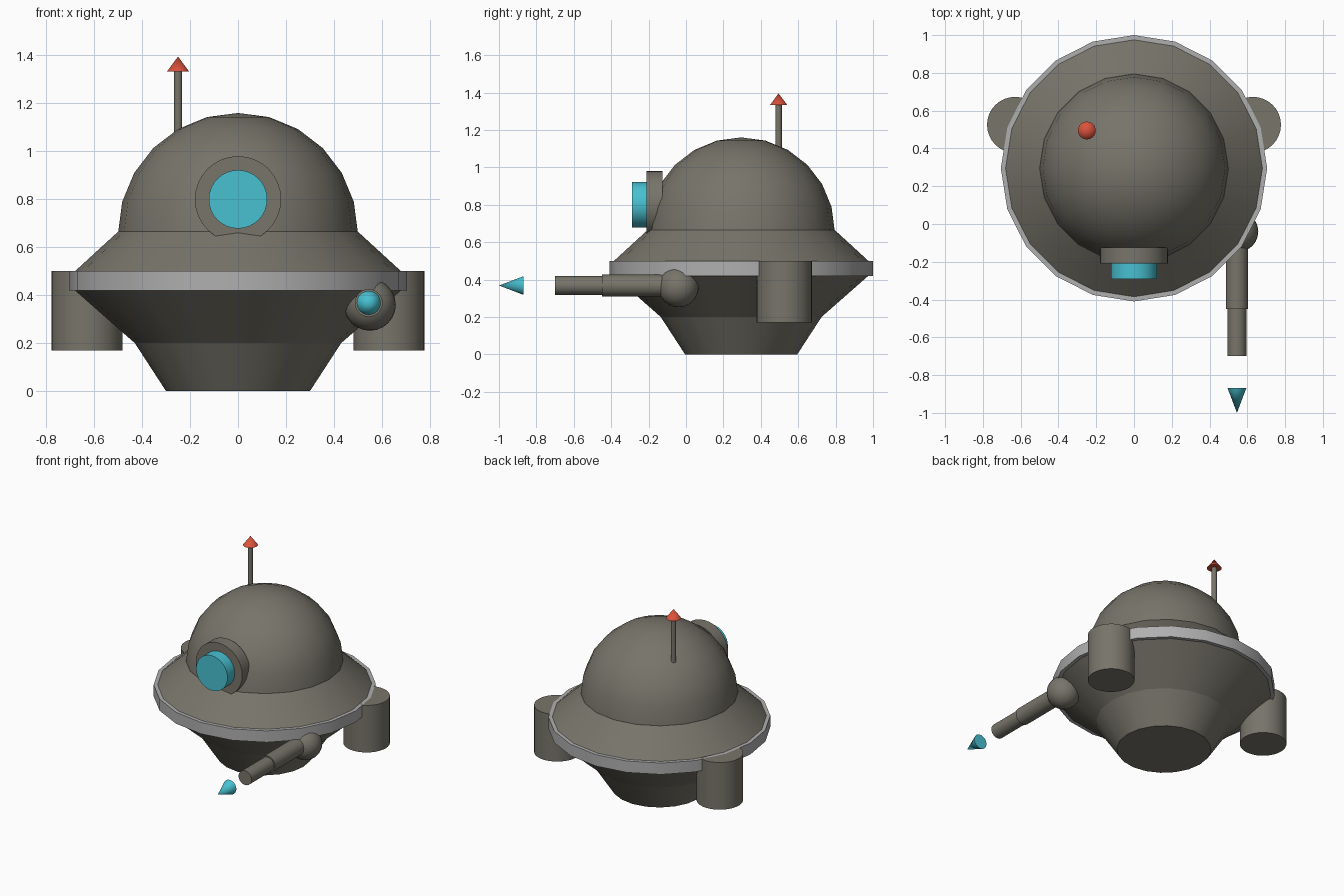
import bpy, bmesh, math
from mathutils import Matrix, Vector

if "Cube" in bpy.data.objects:
    bpy.data.objects.remove(bpy.data.objects["Cube"])


def material(name, rgb):
    m = bpy.data.materials.new(name)
    m.diffuse_color = (*rgb, 1)
    m.use_nodes = True
    m.node_tree.nodes["Principled BSDF"].inputs["Base Color"].default_value = m.diffuse_color
    return m


HULL = material("warm grey", (0.185, 0.176, 0.143))
RIM = material("light grey", (0.43, 0.43, 0.43))
CYAN = material("cyan", (0.065, 0.53, 0.64))
RED = material("red", (0.70, 0.085, 0.045))


def lathe(name, profile, mat, loc, sides=32, axis="Z"):
    """Spin (radius, height) points; ends with a radius are capped.
    axis 'Y' turns the height direction towards the front (-y)."""
    bm = bmesh.new()
    rings = []
    for r, z in profile:
        if r < 1e-5:
            rings.append([bm.verts.new((0, 0, z))])
        else:
            rings.append([bm.verts.new((r * math.cos(2 * math.pi * i / sides),
                                        r * math.sin(2 * math.pi * i / sides), z))
                          for i in range(sides)])
    for a, b in zip(rings, rings[1:]):
        for i in range(sides):
            j = (i + 1) % sides
            if len(a) == 1:
                bm.faces.new((a[0], b[j], b[i]))
            elif len(b) == 1:
                bm.faces.new((a[i], a[j], b[0]))
            else:
                bm.faces.new((a[i], a[j], b[j], b[i]))
    for ring in (rings[0], rings[-1]):
        if len(ring) > 1:
            bm.faces.new(ring)
    bmesh.ops.recalc_face_normals(bm, faces=bm.faces)
    rot = Matrix.Rotation(math.pi / 2, 4, "X") if axis == "Y" else Matrix()
    bm.transform(Matrix.Translation(Vector(loc)) @ rot)
    me = bpy.data.meshes.new(name)
    bm.to_mesh(me)
    bm.free()
    me.materials.append(mat)
    ob = bpy.data.objects.new(name, me)
    bpy.context.collection.objects.link(ob)
    bpy.ops.object.select_all(action="DESELECT")
    ob.select_set(True)
    bpy.context.view_layer.objects.active = ob
    bpy.ops.object.shade_smooth_by_angle(angle=math.radians(30))
    return ob


def arc(radius, start, end, steps):
    """Profile points of a sphere between two latitudes in degrees."""
    out = []
    for i in range(steps + 1):
        t = math.radians(start + (end - start) * i / steps)
        out.append((radius * math.cos(t), radius * math.sin(t)))
    return out


# Saucer hull, all around one upright axis
C = (0, 0.295, 0)
lathe("hull_base", [(0.30, 0), (0.43, 0.20)], HULL, C, 20)
lathe("hull_lower", [(0.43, 0.20), (0.68, 0.42)], HULL, C, 20)
lathe("rim_band", [(0.705, 0.42), (0.705, 0.50)], RIM, C, 20)
lathe("hull_upper", [(0.68, 0.50), (0.50, 0.665)], HULL, C, 20)
lathe("dome", arc(0.50, 0, 90, 6), HULL, (0, 0.295, 0.66), 20)

# Front eye
lathe("eye_housing", [(0.18, 0), (0.18, 0.085)], HULL, (0, -0.125, 0.80), axis="Y")
lathe("eye_lens", [(0.122, 0), (0.122, 0.11)], CYAN, (0, -0.18, 0.80), axis="Y")

# Antenna with red tip
lathe("antenna_rod", [(0.017, 0), (0.017, 0.36)], HULL, (-0.25, 0.495, 0.98), 16)
lathe("antenna_tip", [(0.047, 0), (0, 0.063)], RED, (-0.25, 0.495, 1.332))

# Side engines
for side, x in (("left", -0.63), ("right", 0.63)):
    lathe(side + "_engine", [(0.148, 0.17), (0.148, 0.50)], HULL, (x, 0.525, 0))

# Gun: ball joint, two-stage barrel and a floating bolt
lathe("gun_ball", arc(0.108, -90, 90, 12), HULL, (0.55, -0.04, 0.36), 24)
G = 0.545, 0.368
lathe("gun_barrel", [(0.058, 0.04), (0.058, 0.45)], HULL, (G[0], 0, G[1]), axis="Y")
lathe("gun_muzzle", [(0.050, 0.44), (0.050, 0.70)], HULL, (G[0], 0, G[1]), axis="Y")
lathe("gun_bolt", [(0.050, 0.868), (0, 1.0)], CYAN, (G[0], 0, G[1]), axis="Y")
